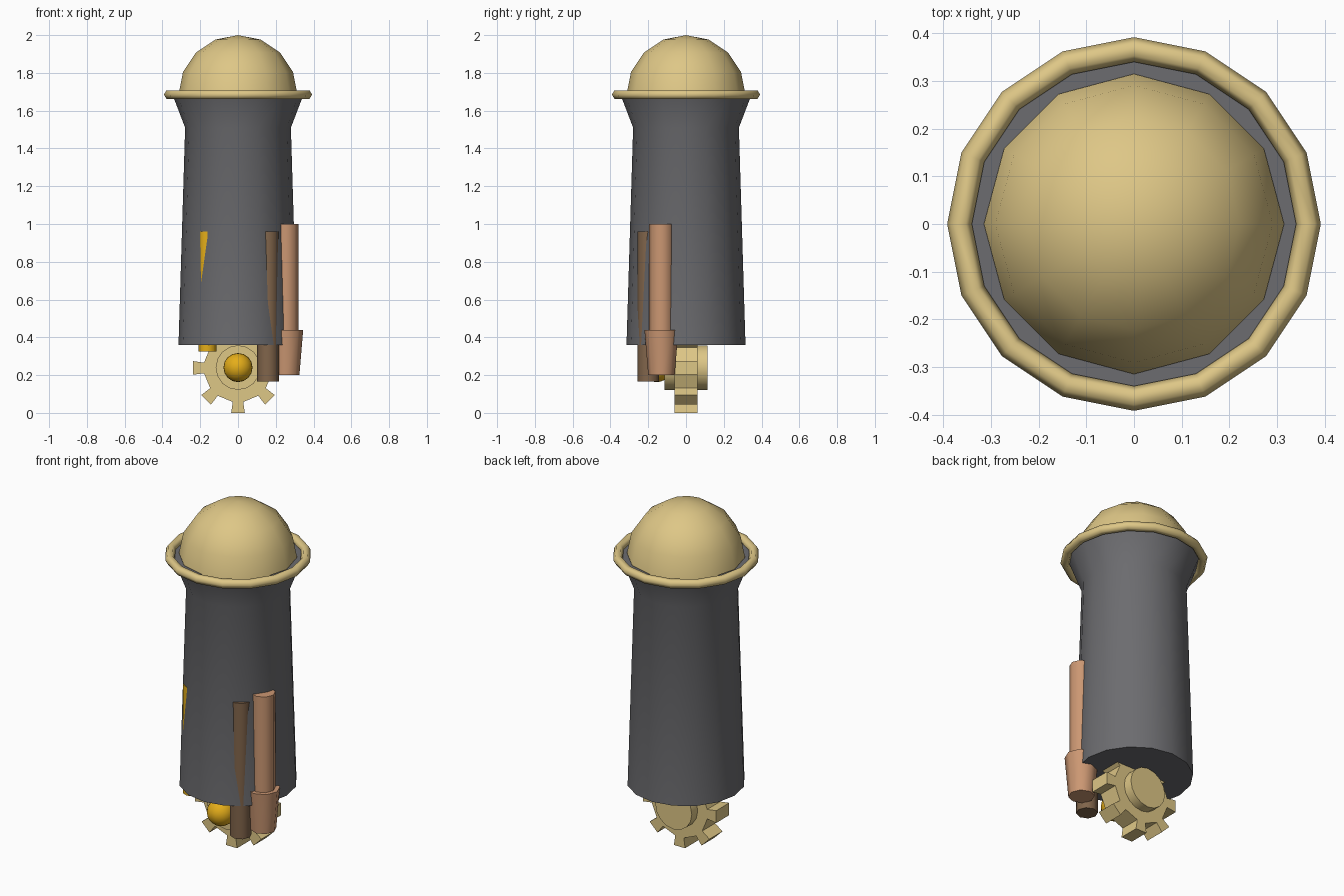
import bpy, bmesh, math
from math import pi, cos, sin
from mathutils import Matrix

if "Cube" in bpy.data.objects:
    bpy.data.objects.remove(bpy.data.objects["Cube"])


def material(name, rgb):
    m = bpy.data.materials.new(name)
    m.diffuse_color = (*rgb, 1)
    m.use_nodes = True
    m.node_tree.nodes["Principled BSDF"].inputs["Base Color"].default_value = m.diffuse_color
    return m


BRASS = material("brass", (0.73, 0.57, 0.24))
GOLD = material("gold", (0.78, 0.42, 0.01))
COPPER = material("copper", (0.60, 0.31, 0.17))
BRONZE = material("bronze", (0.22, 0.13, 0.07))
IRON = material("iron", (0.15, 0.15, 0.16))


def finish(name, bm, mat, smooth=40):
    bmesh.ops.recalc_face_normals(bm, faces=bm.faces)
    me = bpy.data.meshes.new(name)
    bm.to_mesh(me)
    bm.free()
    ob = bpy.data.objects.new(name, me)
    bpy.context.collection.objects.link(ob)
    me.materials.append(mat)
    bpy.ops.object.select_all(action='DESELECT')
    ob.select_set(True)
    bpy.context.view_layer.objects.active = ob
    if smooth:
        bpy.ops.object.shade_smooth_by_angle(angle=math.radians(smooth))
    return ob


def lathe(name, profile, sides, mat, center=(0, 0), closed=False, smooth=50):
    """Spin (radius, z) points about a vertical axis; open profiles get capped."""
    bm = bmesh.new()
    rings = []
    for r, z in profile:
        n = 1 if r == 0 else sides
        rings.append([bm.verts.new((center[0] + r * cos(2 * pi * i / sides),
                                    center[1] + r * sin(2 * pi * i / sides), z)) for i in range(n)])
    pairs = list(zip(rings, rings[1:])) + ([(rings[-1], rings[0])] if closed else [])
    for a, b in pairs:
        for i in range(sides):
            j = (i + 1) % sides
            bm.faces.new([a[i], a[j], b[0]] if len(b) == 1 else [a[i], a[j], b[j], b[i]])
    if not closed:
        for ring in (rings[0], rings[-1]):
            if len(ring) > 1:
                bm.faces.new(ring)
    return finish(name, bm, mat, smooth)


# Flared body with a brass rim and dome
lathe("body", [(0.315, 0.36), (0.28, 1.51), (0.345, 1.68)], 16, IRON, smooth=30)
lathe("rim", [(0.366 + 0.026 * cos(k * pi / 3), 1.685 + 0.026 * sin(k * pi / 3))
              for k in range(6)], 16, BRASS, closed=True, smooth=65)
lathe("dome", [(0.315 * cos(k * pi / 8), 1.685 + 0.315 * sin(k * pi / 8)) for k in range(4)]
      + [(0, 2.0)], 12, BRASS)

# Pipes let into the front right of the body
lathe("copper_pipe", [(0.065, 0.42), (0.065, 1.0)], 8, COPPER, (0.255, -0.13))
lathe("copper_nozzle", [(0.07, 0.2), (0.09, 0.44)], 8, COPPER, (0.255, -0.13))
lathe("bronze_pipe", [(0.058, 0.165), (0.058, 0.96)], 8, BRONZE, (0.158, -0.2))
lathe("gold_pipe", [(0.048, 0.325), (0.048, 0.96)], 8, GOLD, (-0.162, -0.195))

# Toothed wheel, axis along y
bm = bmesh.new()
outline = []
for k in range(8):
    c, s = cos(k * pi / 4), sin(k * pi / 4)
    for r, w in ((0.18, -0.028), (0.238, -0.036), (0.238, 0.036), (0.18, 0.028)):
        outline.append(bm.verts.new((r * c - w * s, -0.06, 0.238 + r * s + w * c)))
face = bm.faces.new(outline)
ext = bmesh.ops.extrude_face_region(bm, geom=[face])
bmesh.ops.translate(bm, vec=(0, 0.12, 0),
                    verts=[v for v in ext["geom"] if isinstance(v, bmesh.types.BMVert)])
finish("gear", bm, BRASS, 0)

# Hub through the wheel and ball on its front
bm = bmesh.new()
bmesh.ops.create_cone(bm, cap_ends=True, segments=16, radius1=0.118, radius2=0.118, depth=0.23,
                      matrix=Matrix.Translation((0, 0, 0.24)) @ Matrix.Rotation(pi / 2, 4, 'X'))
finish("gear_hub", bm, BRASS)
bm = bmesh.new()
bmesh.ops.create_uvsphere(bm, u_segments=16, v_segments=12, radius=0.077,
                          matrix=Matrix.Translation((0, -0.155, 0.24)) @ Matrix.Rotation(pi / 2, 4, 'X'))
finish("hub_ball", bm, GOLD)
